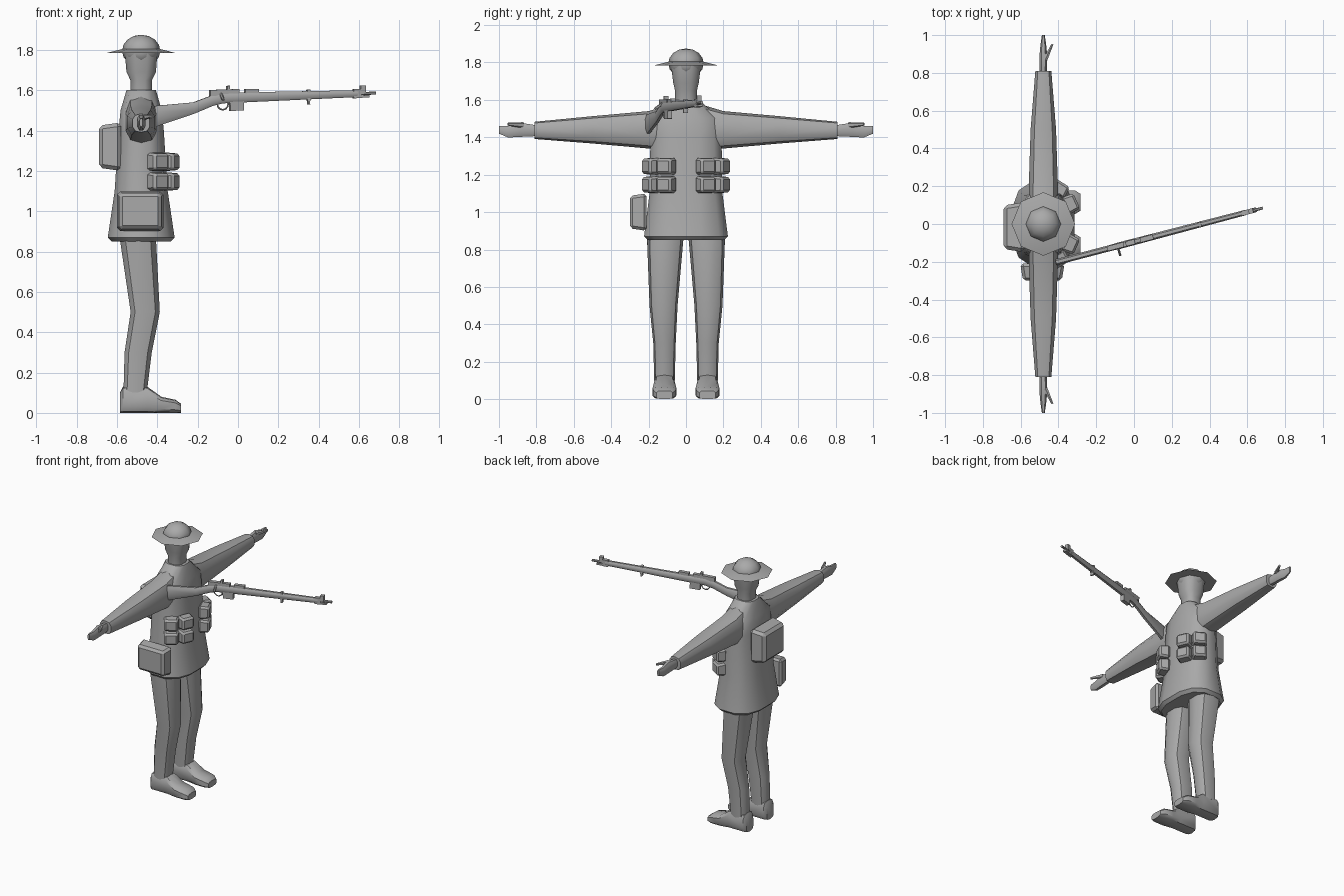
import bpy, bmesh, math
from mathutils import Matrix

default_cube = bpy.data.objects.get("Cube")
if default_cube:
    bpy.data.objects.remove(default_cube, do_unlink=True)

COLOUR = (.4, .4, .4, 1)
grey = bpy.data.materials.new("plain grey")
grey.use_nodes = True
grey.diffuse_color = COLOUR
grey.node_tree.nodes["Principled BSDF"].inputs["Base Color"].default_value = COLOUR

# The figure is modelled around its own upright axis, then placed here
body = Matrix.Translation((-.48, 0, 0))


def turn(degrees, axis):
    return Matrix.Rotation(math.radians(degrees), 4, axis)


def finish(name, bm, matrix, sharp=40):
    bm.transform(matrix)
    bmesh.ops.recalc_face_normals(bm, faces=bm.faces)
    mesh = bpy.data.meshes.new(name)
    bm.to_mesh(mesh)
    bm.free()
    mesh.materials.append(grey)
    mesh.shade_smooth()
    mesh.set_sharp_from_angle(angle=math.radians(sharp))
    bpy.context.collection.objects.link(bpy.data.objects.new(name, mesh))


def loft(name, axis, stations, matrix, sides=10, squareness=.75):
    """Skin rounded rings; each station is position, centre, half size, centre, half size."""
    bm = bmesh.new()
    rings = []
    for position, centre_a, half_a, centre_b, half_b in stations:
        ring = []
        for i in range(sides):
            angle = math.tau * (i + .5) / sides
            c, s = math.cos(angle), math.sin(angle)
            point = [centre_a + half_a * math.copysign(abs(c) ** squareness, c),
                     centre_b + half_b * math.copysign(abs(s) ** squareness, s)]
            point.insert(axis, position)
            ring.append(bm.verts.new(point))
        rings.append(ring)
    for ring, following in zip(rings, rings[1:]):
        for i in range(sides):
            bm.faces.new((ring[i - 1], ring[i], following[i], following[i - 1]))
    bm.faces.new(rings[0])
    bm.faces.new(rings[-1])
    finish(name, bm, matrix)


def upright(name, rows):
    """Centred loft from rows of height, half depth and half width."""
    loft(name, 2, [(z, 0, depth, 0, width) for z, depth, width in rows], body, sides=12)


def bag(name, centre, size, heading):
    """Bevelled bag whose outward face is a little smaller."""
    bm = bmesh.new()
    bmesh.ops.create_cube(bm, size=1)
    for v in bm.verts:
        taper = .87 if v.co.x > 0 else 1
        v.co = (v.co.x * size[0], v.co.y * size[1] * taper, v.co.z * size[2] * taper)
    bmesh.ops.bevel(bm, geom=bm.edges[:], offset=min(size) / 6, segments=1, affect='EDGES')
    finish(name, bm, body @ Matrix.Translation(centre) @ turn(heading, 'Z'), sharp=30)


# Coat with a turned-in hem, then neck and head
upright("coat", [(.85, .15, .21), (.87, .17, .23), (1.1, .135, .2), (1.4, .115, .195),
                 (1.5, .105, .19), (1.6, .075, .07)])
upright("head", [(1.55, .055, .06), (1.65, .055, .06), (1.69, .075, .07), (1.8, .084, .084)])

# Helmet: eight-sided sloping brim and a low dome
bm = bmesh.new()
bmesh.ops.create_cone(bm, cap_ends=True, segments=8, radius1=.168, radius2=.09, depth=.02)
finish("helmet_brim", bm, body @ Matrix.Translation((0, 0, 1.795)))
bm = bmesh.new()
bmesh.ops.create_uvsphere(bm, u_segments=8, v_segments=8, radius=.095)
finish("helmet_dome", bm, body @ Matrix.Translation((0, 0, 1.795)) @ Matrix.Diagonal((1, 1, .84, 1)),
       sharp=50)

# Paired limbs and chest pouches
for label, side in (("left", 1), ("right", -1)):
    mirrored = body @ Matrix.Diagonal((1, side, 1, 1))
    loft(label + "_sleeve", 1, [(0, 0, .07, 1.48, .1), (.1, 0, .08, 1.45, .12),
                                (.2, 0, .08, 1.44, .1), (.5, 0, .07, 1.44, .073),
                                (.81, 0, .044, 1.437, .046)], mirrored)
    loft(label + "_hand", 1, [(.79, 0, .02, 1.435, .03), (.89, 0, .022, 1.44, .04),
                              (.95, 0, .016, 1.43, .033), (1, 0, .008, 1.44, .022)],
         mirrored, sides=8)
    thumb_root = Matrix.Translation((.01, .87, 1.465)) @ turn(-25, 'Z')
    loft(label + "_thumb", 1, [(0, 0, .013, 0, .016), (.09, 0, .006, .005, .008)],
         mirrored @ thumb_root, sides=6)
    loft(label + "_leg", 2, [(.1, -.03, .06, .115, .055), (.3, -.015, .07, .115, .06),
                             (.5, .02, .075, .12, .075), (.9, -.02, .095, .11, .1)], mirrored)
    shoe_rows = [(-.105, .04, .1), (-.09, .055, .13), (.03, .055, .13),
                 (.1, .065, .08), (.17, .063, .065), (.198, .045, .045)]
    loft(label + "_shoe", 0, [(x, .115, width, height / 2, height / 2)
                              for x, width, height in shoe_rows], mirrored, squareness=.55)
    for row, z in (("lower", 1.147), ("upper", 1.245)):
        pouch_size = (.07, .1, .092)
        bag(f"{label}_{row}_front_pouch", (.145, side * .108, z), pouch_size, side * 24)
        bag(f"{label}_{row}_side_pouch", (.085, side * .188, z), pouch_size, side * 58)

# Pack on the back and bag on the right hip
bag("back_pack", (-.155, -.017, 1.32), (.11, .265, .24), 180)
bag("side_bag", (-.005, -.255, 1), (.09, .235, .2), -90)

# Rifle, laid out along its own barrel axis with the butt at the right shoulder
aim = Matrix.Translation((-.415, -.203, 1.55)) @ turn(14.7, 'Z') @ turn(-1.8, 'Y')
loft("rifle_stock", 0, [(0, 0, .017, -.08, .055), (.2, 0, .017, -.045, .03),
                        (.3, 0, .017, -.01, .028), (.35, 0, .019, 0, .028),
                        (1.04, 0, .015, 0, .018)], aim, sides=8)
loft("rifle_barrel", 0, [(x, 0, .008, 0, .008) for x in (1, 1.135)], aim, sides=8)
loft("bolt_handle", 1, [(y, 0, .007, 0, .007) for y in (-.05, 0)],
     aim @ Matrix.Translation((.34, -.01, .02)) @ turn(35, 'X'), sides=6)

# Rifle fittings: position along the barrel, height, length, thickness
for name, x, z, length, height in (("magazine", .42, -.04, .07, .05),
                                   ("receiver", .36, .027, .15, .03),
                                   ("rear_sight", .5, .03, .07, .02),
                                   ("charger_bridge", .38, .04, .015, .04),
                                   ("barrel_band", .79, 0, .015, .055),
                                   ("sling_swivel", .79, -.035, .01, .02),
                                   ("nose_cap", 1.04, 0, .04, .045),
                                   ("front_sight", 1.07, .02, .025, .04),
                                   ("bayonet_lug", 1.08, -.015, .04, .012)):
    bm = bmesh.new()
    bmesh.ops.create_cube(bm, size=1)
    finish(name, bm, aim @ Matrix.Translation((x, 0, z)) @ Matrix.Diagonal((length, .026, height, 1)))

# Trigger guard ring
bpy.ops.mesh.primitive_torus_add(major_radius=.028, minor_radius=.004,
                                 major_segments=12, minor_segments=6)
guard = bpy.context.object
guard.name = "trigger_guard"
guard.data.materials.append(grey)
guard.matrix_world = aim @ Matrix.Translation((.35, 0, -.03)) @ turn(90, 'X')
